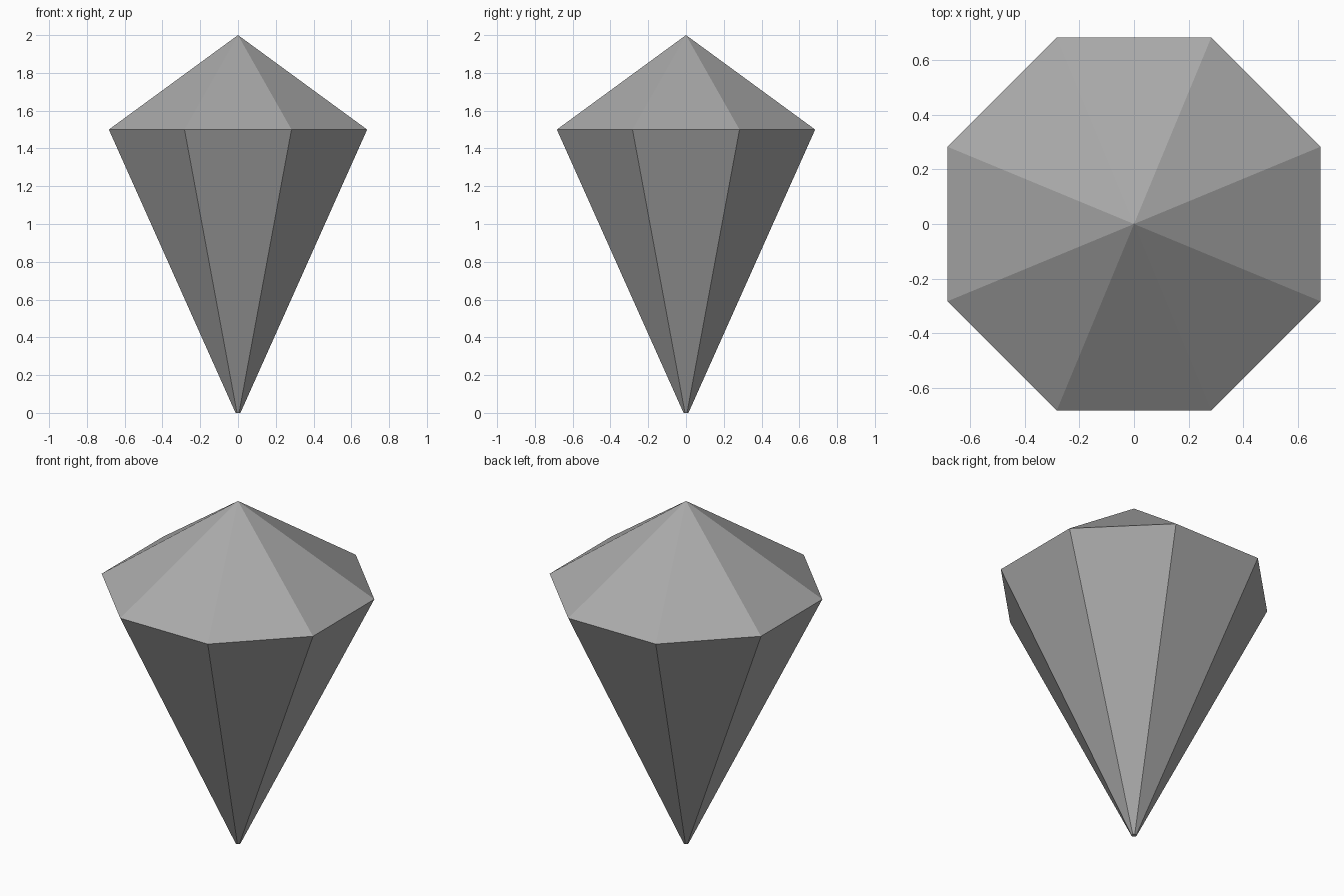
import bpy
import bmesh
from math import cos, sin, radians

cube = bpy.data.objects.get("Cube")
if cube:
    bpy.data.objects.remove(cube, do_unlink=True)

SIDES = 8
GIRDLE_RADIUS, GIRDLE_Z = 0.74, 1.5
TIP_RADIUS, TOP_Z = 0.014, 2.0

# Single grey stone colour
grey = bpy.data.materials.new("stone_grey")
grey.use_nodes = True
colour = (0.4, 0.4, 0.4, 1)
grey.diffuse_color = colour
grey.node_tree.nodes["Principled BSDF"].inputs["Base Color"].default_value = colour


def ring(bm, radius, z):
    """Octagon with flat sides facing the axes."""
    angles = [radians(360 / SIDES * (i + 0.5)) for i in range(SIDES)]
    return [bm.verts.new((radius * cos(a), radius * sin(a), z)) for a in angles]


# Gem: long tapering pavilion under a pointed crown
bm = bmesh.new()
tip = ring(bm, TIP_RADIUS, 0)
girdle = ring(bm, GIRDLE_RADIUS, GIRDLE_Z)
apex = bm.verts.new((0, 0, TOP_Z))
bm.faces.new(tip[::-1])
for i in range(SIDES):
    j = (i + 1) % SIDES
    bm.faces.new((tip[i], tip[j], girdle[j], girdle[i]))
    bm.faces.new((girdle[i], girdle[j], apex))
bmesh.ops.recalc_face_normals(bm, faces=bm.faces)

mesh = bpy.data.meshes.new("gem")
bm.to_mesh(mesh)
bm.free()
mesh.materials.append(grey)
bpy.context.collection.objects.link(bpy.data.objects.new("gem", mesh))
